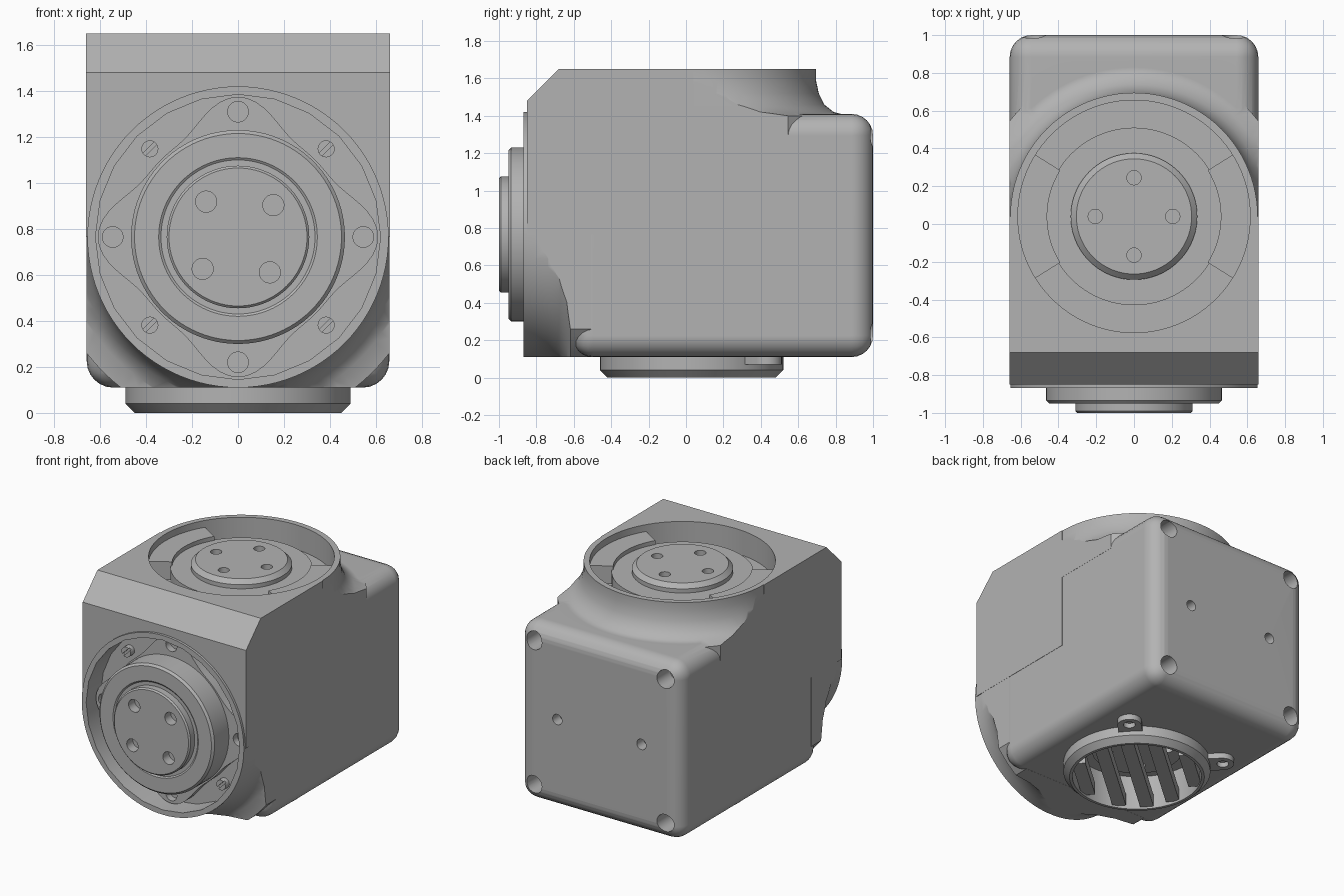
import bpy, bmesh, math
from mathutils import Vector, Matrix

old = bpy.data.objects.get("Cube")
if old:
    bpy.data.objects.remove(old, do_unlink=True)

grey = bpy.data.materials.new("plain_grey")
grey.use_nodes = True
COLOUR = (0.45, 0.45, 0.45, 1)
grey.diffuse_color = COLOUR
grey.node_tree.nodes["Principled BSDF"].inputs["Base Color"].default_value = COLOUR

TOP = (0, 0.04)       # x, y of the vertical axis
FRONT = (0, 0.765)    # x, z of the front axis
BASE = (0, 0.03)      # x, y of the bottom ring


def finish(name, bm):
    bmesh.ops.recalc_face_normals(bm, faces=bm.faces)
    mesh = bpy.data.meshes.new(name)
    bm.to_mesh(mesh)
    bm.free()
    mesh.materials.append(grey)
    obj = bpy.data.objects.new(name, mesh)
    bpy.context.collection.objects.link(obj)
    return obj


def place(a, b, h, axis, centre):
    a, b = a + centre[0], b + centre[1]
    return (a, b, h) if axis == "z" else (a, h, b)


def lathe(name, profile, axis, centre, seg=64, closed=False):
    """Revolve (radius, height) points; closed makes a tube."""
    bm = bmesh.new()
    rings = []
    for r, h in profile:
        angles = [math.tau * i / seg for i in range(seg)]
        rings.append([bm.verts.new(place(r * math.cos(t), r * math.sin(t), h, axis, centre)) for t in angles])
    pairs = list(zip(rings, rings[1:]))
    if closed:
        pairs.append((rings[-1], rings[0]))
    else:
        bm.faces.new(rings[0])
        bm.faces.new(rings[-1])
    for lo, hi in pairs:
        for i in range(seg):
            j = (i + 1) % seg
            bm.faces.new((lo[i], lo[j], hi[j], hi[i]))
    return finish(name, bm)


def prism(name, points, axis, h0, h1, centre=(0, 0)):
    """Extrude a flat outline between two heights."""
    bm = bmesh.new()
    ends = [[bm.verts.new(place(a, b, h, axis, centre)) for a, b in points] for h in (h0, h1)]
    bm.faces.new(ends[0])
    bm.faces.new(ends[1])
    n = len(points)
    for i in range(n):
        j = (i + 1) % n
        bm.faces.new((ends[0][i], ends[0][j], ends[1][j], ends[1][i]))
    return finish(name, bm)


def box(name, lo, hi):
    corners = [(lo[0], lo[1]), (hi[0], lo[1]), (hi[0], hi[1]), (lo[0], hi[1])]
    return prism(name, corners, "z", lo[2], hi[2])


def apply_mod(obj, mod):
    bpy.context.view_layer.objects.active = obj
    bpy.ops.object.modifier_apply(modifier=mod.name)


def combine(obj, other, operation="DIFFERENCE"):
    mod = obj.modifiers.new("combine", "BOOLEAN")
    mod.operation, mod.object, mod.solver = operation, other, "EXACT"
    apply_mod(obj, mod)
    bpy.data.objects.remove(other, do_unlink=True)


def drill(obj, a, b, r, h0, h1, axis, centre=(0, 0)):
    combine(obj, lathe("drill", [(r, h0), (r, h1)], axis, (a + centre[0], b + centre[1]), 24))


def polar(r, degrees):
    t = math.radians(degrees)
    return r * math.cos(t), r * math.sin(t)


# Housing: rounded rear body
housing = box("housing", (-0.658, -0.61, 0.11), (0.658, 1, 1.41))
bevel = housing.modifiers.new("round", "BEVEL")
bevel.width, bevel.segments = 0.115, 6
apply_mod(housing, bevel)

# Upper front block with its chamfered edge
block = prism("block", [(-0.85, 0.765), (-0.85, 1.48), (-0.68, 1.65), (0.04, 1.65), (0.04, 0.765)], "z", -0.66, 0.66)
block.data.transform(Matrix(((0, 0, 1, 0), (1, 0, 0, 0), (0, 1, 0, 0), (0, 0, 0, 1))))
bm = bmesh.new()
bm.from_mesh(block.data)
bmesh.ops.recalc_face_normals(bm, faces=bm.faces)
bm.to_mesh(block.data)
bm.free()
combine(housing, block, "UNION")

# Round collars that flare into the body, trimmed flush with its sides
flare = [(0.655, 0), (0.655, 0.06), (0.67, 0.13), (0.7, 0.19), (0.75, 0.23), (0.83, 0.25), (0.83, 0.36)]
upper = lathe("upper_collar", [(r, 1.65 - h) for r, h in flare], "z", TOP, 96)
combine(upper, box("trim", (-0.659, -0.4, 1), (0.659, 1, 2)), "INTERSECT")
combine(housing, upper, "UNION")
lower = lathe("front_collar", [(r, -0.868 + h) for r, h in flare], "y", FRONT, 96)
combine(lower, box("trim", (-0.659, -1, 0.111), (0.659, 0, 1.63)), "INTERSECT")
combine(housing, lower, "UNION")

# Pockets in the front, top and bottom
drill(housing, 0, 0, 0.62, -0.95, -0.7, "y", FRONT)
for radius, z0, z1, centre in ((0.615, 1.47, 1.8, TOP), (0.43, 0, 0.25, BASE)):
    combine(housing, lathe("pocket", [(radius, z0), (radius, z1)], "z", centre, 96))

# Corner bolt holes and two small holes in the back
for sx in (-1, 1):
    for z in (0.24, 1.29):
        drill(housing, sx * 0.53, z, 0.065, 0.85, 1.1, "y")
    drill(housing, sx * 0.34, 0.765, 0.038, 0.92, 1.1, "y")

# Front output hub
hub = lathe("front_hub", [(0.465, -0.69), (0.465, -0.935), (0.45, -0.95), (0.345, -0.95), (0.335, -0.943),
                          (0.31, -0.943), (0.31, -0.99), (0.3, -1)], "y", FRONT, 96)
for k in range(4):
    drill(hub, *polar(0.207, 42 + 90 * k), 0.046, -1.05, -0.93, "y", FRONT)

# Four-lobed flange behind the front hub
outline = []
for i in range(96):
    lobe = (0.5 + 0.5 * math.cos(math.radians(15 * i))) ** 2
    outline.append(polar(0.475 + 0.135 * lobe, 3.75 * i))
flange = prism("front_flange", outline, "y", -0.695, -0.77, FRONT)
for k in range(4):
    drill(flange, *polar(0.545, 90 * k), 0.045, -0.9, -0.72, "y", FRONT)

# Slotted screws on the diagonals
for k in range(4):
    a, b = polar(0.542, 45 + 90 * k)
    screw = lathe("front_screw", [(0.037, -0.69), (0.037, -0.745)], "y", (a, b + FRONT[1]), 20)
    slot = prism("slot", [(-0.05, -0.008), (0.05, -0.008), (0.05, 0.008), (-0.05, 0.008)], "y", -0.8, -0.73)
    slot.data.transform(Matrix.Translation((a, 0, b + FRONT[1])) @ Matrix.Rotation(math.radians(-45), 4, "Y"))
    combine(screw, slot)

# Top hub on a round plate, with side ledges
top_hub = lathe("top_hub", [(0.47, 1.46), (0.47, 1.57), (0.335, 1.57), (0.335, 1.6), (0.305, 1.63)], "z", TOP, 96)
for k in range(4):
    drill(top_hub, *polar(0.205, 90 * k), 0.038, 1.59, 1.7, "z", TOP)
for side in (0, 180):
    arc = range(-32, 33, 4)
    pts = [polar(0.617, side + d) for d in arc] + [polar(0.46, side + d) for d in reversed(arc)]
    prism("top_ledge", pts, "z", 1.46, 1.6, TOP)

# Bottom ring
lathe("bottom_ring", [(0.43, 0.13), (0.49, 0.13), (0.49, 0.04), (0.45, 0), (0.43, 0)], "z", BASE, 96, True)

# Diagonal slats across the ring, and the plate behind them
for k in range(-2, 3):
    d = 0.18 * k
    half = math.sqrt(0.435 ** 2 - (abs(d) + 0.02) ** 2)
    slat = box("bottom_slat", (-half, d - 0.045, 0.015), (half, d + 0.045, 0.1))
    slat.data.transform(Matrix.Translation((*BASE, 0)) @ Matrix.Rotation(math.radians(41), 4, "Z"))
inner = lathe("inner_plate", [(0.3, 0.26), (0.3, 0.2)], "z", BASE)
for k in range(4):
    drill(inner, *polar(0.2, 45 + 90 * k), 0.04, 0.1, 0.24, "z", BASE)

# Two mounting tabs at the rear of the ring
for angle in (45, 135):
    end = [polar(0.08, d) for d in range(-90, 91, 15)]
    pts = [(0.46, -0.08)] + [(0.57 + x, y) for x, y in end] + [(0.46, 0.08)]
    tab = prism("bottom_tab", pts, "z", 0.07, 0.112)
    tab.data.transform(Matrix.Translation((*BASE, 0)) @ Matrix.Rotation(math.radians(angle), 4, "Z"))
    drill(tab, *polar(0.575, angle), 0.04, 0, 0.105, "z", BASE)

# Smooth curved faces, keep hard edges and flat panels
bpy.context.view_layer.update()
parts = [o for o in bpy.context.collection.objects if o.type == "MESH" and grey.name in o.data.materials]
for part in parts:
    bpy.ops.object.select_all(action="DESELECT")
    part.select_set(True)
    bpy.context.view_layer.objects.active = part
    bpy.ops.object.shade_smooth_by_angle(angle=math.radians(30))
weighted = housing.modifiers.new("flat_panels", "WEIGHTED_NORMAL")
weighted.keep_sharp = True
